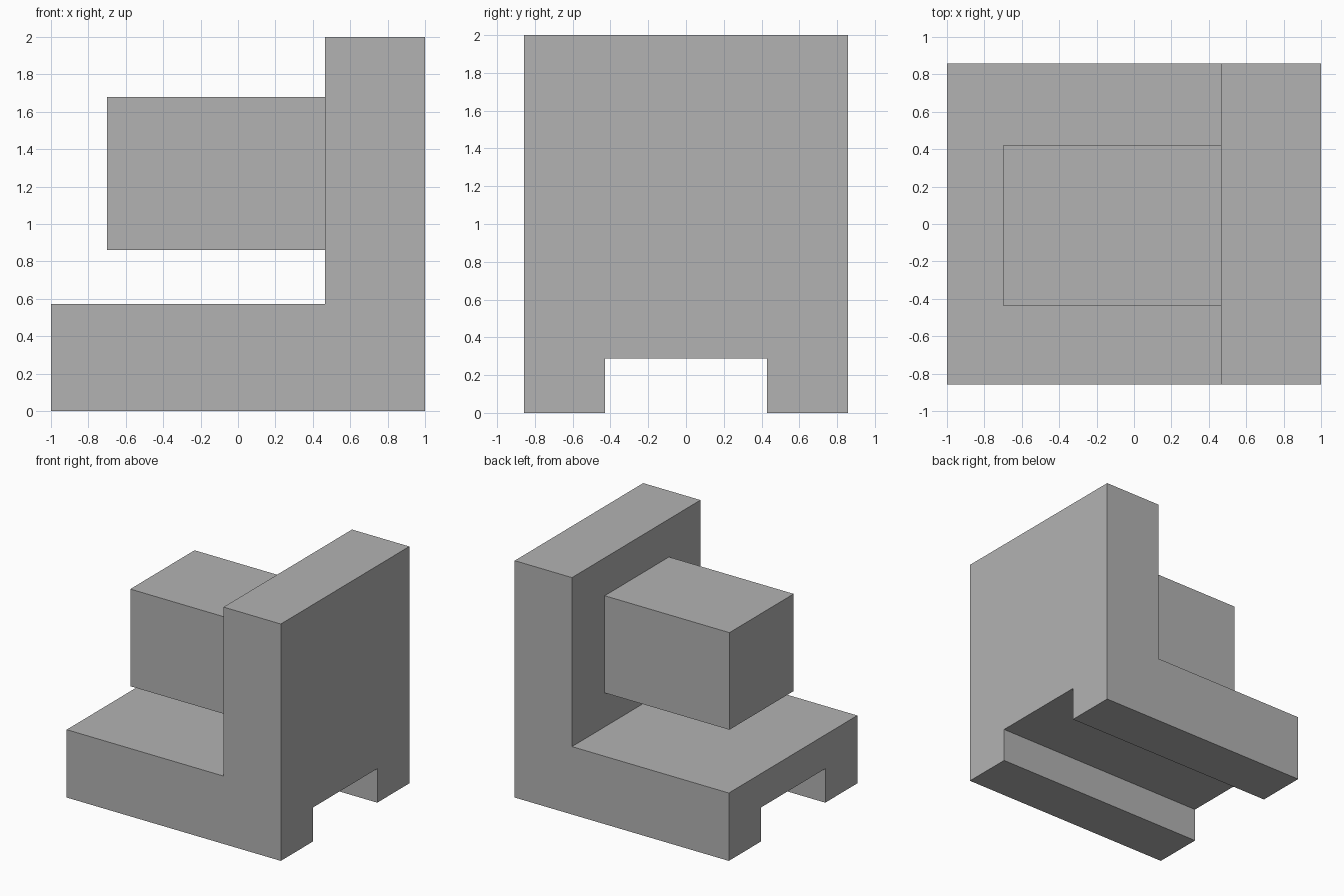
import bpy
import bmesh
from mathutils import Vector

cube = bpy.data.objects.get("Cube")
if cube:
    bpy.data.objects.remove(cube, do_unlink=True)

grey = bpy.data.materials.new("plain grey")
grey.use_nodes = True
colour = (0.45, 0.45, 0.45, 1)
grey.diffuse_color = colour
grey.node_tree.nodes["Principled BSDF"].inputs["Base Color"].default_value = colour


def extrude_profile(name, profile, y0, y1):
    """Extrude a closed (x, z) outline along y into a solid."""
    bm = bmesh.new()
    face = bm.faces.new([bm.verts.new((x, y0, z)) for x, z in profile])
    result = bmesh.ops.extrude_face_region(bm, geom=[face])
    moved = [v for v in result["geom"] if isinstance(v, bmesh.types.BMVert)]
    bmesh.ops.translate(bm, verts=moved, vec=Vector((0, y1 - y0, 0)))
    bmesh.ops.recalc_face_normals(bm, faces=bm.faces)
    mesh = bpy.data.meshes.new(name)
    bm.to_mesh(mesh)
    bm.free()
    mesh.materials.append(grey)
    obj = bpy.data.objects.new(name, mesh)
    bpy.context.collection.objects.link(obj)
    return obj


def box(name, x0, x1, y0, y1, z0, z1):
    return extrude_profile(name, [(x0, z0), (x1, z0), (x1, z1), (x0, z1)], y0, y1)


# L-shaped bracket: base slab and upright wall
bracket = extrude_profile(
    "bracket",
    [(-1, 0), (1, 0), (1, 2), (0.465, 2), (0.465, 0.573), (-1, 0.573)],
    -0.857, 0.857)

# Channel running along the underside
channel = box("channel_cutter", -1.2, 1.2, -0.43, 0.43, -0.2, 0.287)
channel.hide_render = True
channel.hide_viewport = True
channel.display_type = "WIRE"
cut = bracket.modifiers.new("channel", "BOOLEAN")
cut.operation = "DIFFERENCE"
cut.solver = "EXACT"
cut.object = channel

# Block projecting from the wall above the base
box("projecting_block", -0.7, 0.465, -0.437, 0.42, 0.86, 1.68)
